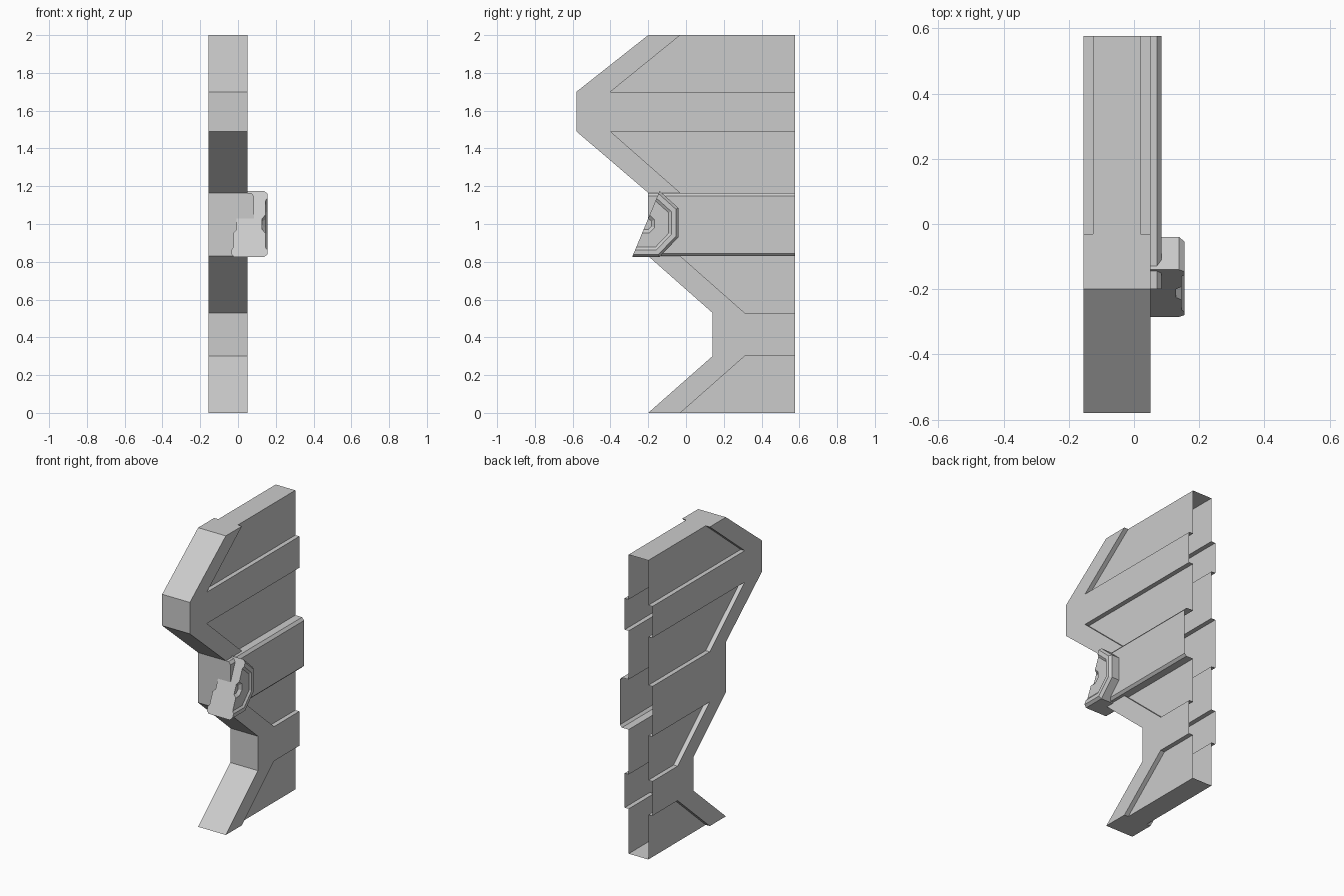
import bpy, bmesh

if "Cube" in bpy.data.objects:
    bpy.data.objects.remove(bpy.data.objects["Cube"])

X_LEFT, X_RIGHT, BACK = -0.155, 0.05, 0.577
DEPTH = 0.03


def make_object(name, bm):
    bmesh.ops.recalc_face_normals(bm, faces=bm.faces[:])
    mesh = bpy.data.meshes.new(name)
    bm.to_mesh(mesh)
    bm.free()
    obj = bpy.data.objects.new(name, mesh)
    bpy.context.collection.objects.link(obj)
    return obj


def extrude_polygon(name, points, offset):
    """Prism from a flat 3D polygon."""
    bm = bmesh.new()
    face = bm.faces.new([bm.verts.new(p) for p in points])
    result = bmesh.ops.extrude_face_region(bm, geom=[face], use_keep_orig=True)
    verts = [g for g in result["geom"] if isinstance(g, bmesh.types.BMVert)]
    bmesh.ops.translate(bm, verts=verts, vec=offset)
    return make_object(name, bm)


def boolean(target, other, operation):
    mod = target.modifiers.new("bool", 'BOOLEAN')
    mod.operation, mod.solver, mod.object = operation, 'EXACT', other
    bpy.context.view_layer.objects.active = target
    bpy.ops.object.modifier_apply(modifier=mod.name)
    bpy.data.objects.remove(other)


# Door panel with a zigzag leading edge
profile = [(-0.2, 2), (-0.58, 1.7), (-0.58, 1.49), (-0.2, 1.165), (-0.2, 0.83),
           (0.14, 0.53), (0.14, 0.3), (-0.2, 0), (BACK, 0), (BACK, 2)]
door = extrude_polygon("door_panel", [(X_LEFT, y, z) for y, z in profile],
                       (X_RIGHT - X_LEFT, 0, 0))

# Sunken fields on both sides, leaving raised bands and border
fields = [
    [(-0.4, 1.7), (-0.03, 2), (-0.03, 2.1), (0.7, 2.1), (0.7, 1.7)],
    [(-0.4, 1.49), (-0.03, 1.165), (0.7, 1.165), (0.7, 1.49)],
    [(-0.03, 0.83), (0.31, 0.53), (0.7, 0.53), (0.7, 0.83)],
    [(0.31, 0.3), (-0.03, 0), (-0.03, -0.1), (0.7, -0.1), (0.7, 0.3)],
]
for field in fields:
    for x in (X_LEFT - 0.1, X_RIGHT - DEPTH):
        cutter = extrude_polygon("field_cutter", [(x, y, z) for y, z in field],
                                 (0.1 + DEPTH, 0, 0))
        cutter.hide_render = True
        boolean(door, cutter, 'DIFFERENCE')

# Thicker chamfered middle band on the right side
section = [(0.0, 0.83), (0.07, 0.83), (0.085, 0.845), (0.085, 1.147),
           (0.07, 1.165), (0.0, 1.165)]
band = extrude_polygon("middle_band", [(x, -0.2, z) for x, z in section],
                       (0, BACK + 0.2, 0))
boolean(door, band, 'UNION')

# The hollow panel is open at the back
bm = bmesh.new()
bm.from_mesh(door.data)
back_faces = [f for f in bm.faces if all(v.co.y > BACK - 0.001 for v in f.verts)]
bmesh.ops.delete(bm, geom=back_faces, context='FACES')
bm.to_mesh(door.data)
bm.free()

# Latch: stepped rings shrinking toward a point on its slanted front face
outline = [(-0.14, 1.175), (-0.04, 1.085), (-0.04, 0.93), (-0.14, 0.825), (-0.285, 0.825)]
CY, CZ, MID = -0.2125, 1.0, 0.06
steps = [(1.0, 0.078), (0.92, 0.095), (0.78, 0.095), (0.7, 0.085),
         (0.27, 0.085), (0.17, 0.068)]
levels = [(s, MID - h) for s, h in reversed(steps)] + [(s, MID + h) for s, h in steps]
bm = bmesh.new()
rings = [[bm.verts.new((x, CY + (y - CY) * s, CZ + (z - CZ) * s)) for y, z in outline]
         for s, x in levels]
for a, b in zip(rings, rings[1:]):
    for i in range(len(outline) - 1):
        bm.faces.new((a[i], a[i + 1], b[i + 1], b[i]))
bm.faces.new(rings[0])
bm.faces.new(rings[-1])
bm.faces.new([r[0] for r in rings] + [r[-1] for r in reversed(rings)])
make_object("latch", bm)
